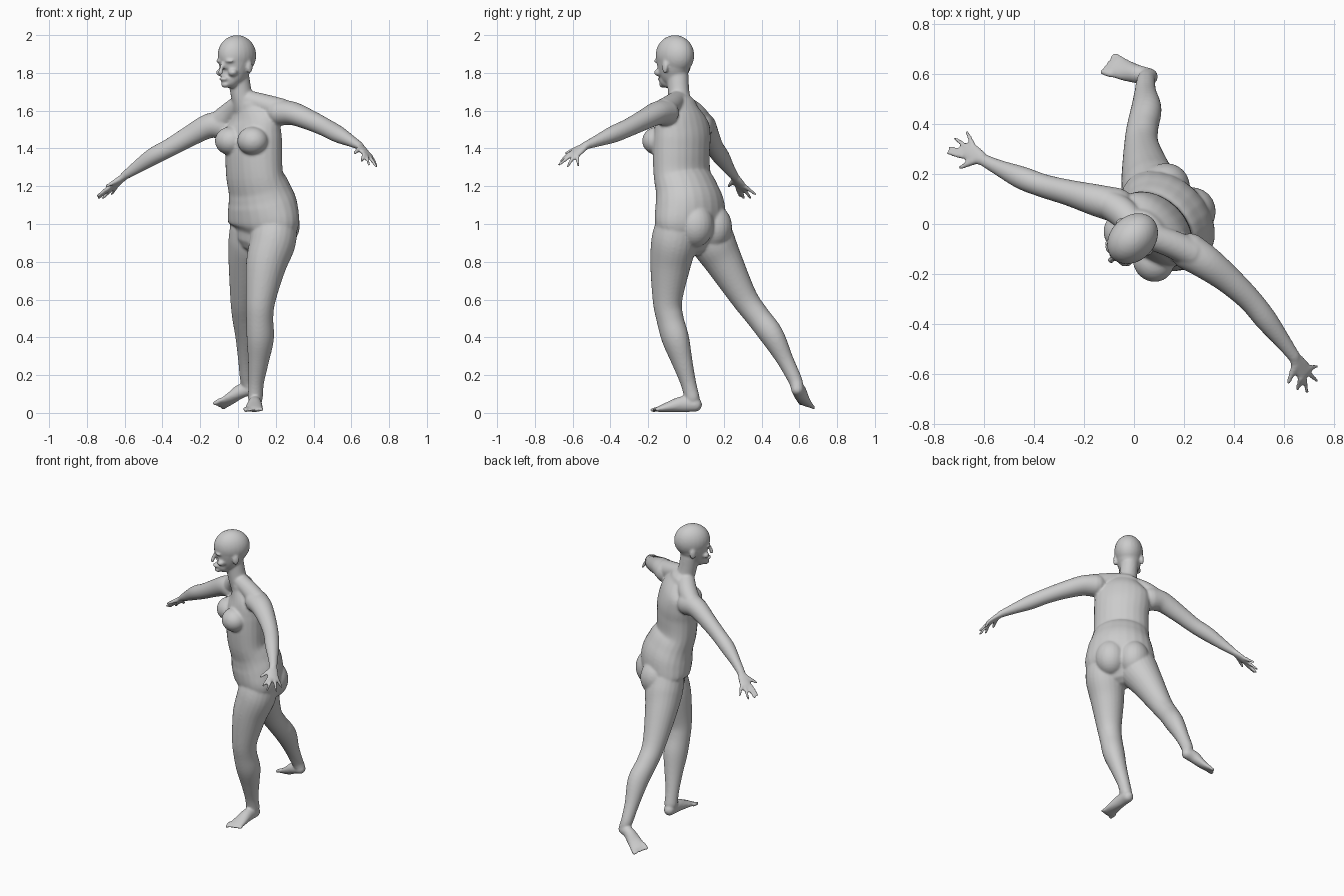
import bpy, bmesh, math
from mathutils import Vector, Matrix

# The figure is turned 45 degrees: LEFT is its own left, FRONT is where it faces
LEFT = Vector((0.707, -0.707, 0))
FRONT = Vector((-0.707, -0.707, 0))
TURN = Matrix.Rotation(math.radians(-45), 4, 'Z')
bm = bmesh.new()


def catmull(p0, p1, p2, p3, t):
    return [0.5 * (2 * b + (c - a) * t + (2 * a - 5 * b + 4 * c - d) * t * t
                   + (3 * b - a - 3 * c + d) * t ** 3) for a, b, c, d in zip(p0, p1, p2, p3)]


def loft(points, side=LEFT, steps=5, n=24):
    """Smooth tube through (x, y, z, half width, half depth), with domed ends."""
    pts = [points[0]] + list(points) + [points[-1]]
    path = [catmull(*pts[i:i + 4], k / steps) for i in range(len(pts) - 3) for k in range(steps)]
    path.append(list(points[-1]))
    pos = [Vector(p[:3]) for p in path]
    tang = [(pos[min(i + 1, len(pos) - 1)] - pos[max(i - 1, 0)]).normalized() for i in range(len(pos))]
    secs = [(c, t, p[3], p[4]) for c, t, p in zip(pos, tang, path)]

    def dome(sec, sign):
        c, t, a, b = sec
        r = min(a, b)
        return [(c + t * sign * r * math.sin(q), t, a * math.cos(q), b * math.cos(q))
                for q in (0.4, 0.8, 1.2, 1.5)]
    secs = dome(secs[0], -1)[::-1] + secs + dome(secs[-1], 1)
    rings = []
    for c, t, a, b in secs:
        u = (side - t * side.dot(t)).normalized()
        v = t.cross(u)
        rings.append([bm.verts.new(c + u * a * math.cos(2 * math.pi * k / n)
                                   + v * b * math.sin(2 * math.pi * k / n)) for k in range(n)])
    for r, s in zip(rings, rings[1:]):
        for k in range(n):
            bm.faces.new((r[k], r[(k + 1) % n], s[(k + 1) % n], s[k]))
    bm.faces.new(rings[0][::-1])
    bm.faces.new(rings[-1])


def ball(c, radii):
    """Ellipsoid with radii along (side, depth, height) of the turned body."""
    bmesh.ops.create_uvsphere(bm, u_segments=24, v_segments=16, radius=1,
                              matrix=Matrix.Translation(c) @ TURN @ Matrix.Diagonal((*radii, 1)))


def hand(wrist, base, tips, thumb):
    """Palm plus fingers; tips run from little finger to index."""
    wrist, base, thumb = Vector(wrist), Vector(base), Vector(thumb)
    tips = [Vector(t) for t in tips]
    w = (tips[3] - tips[0]).normalized()
    mid = wrist.lerp(base, 0.55)
    loft([(*wrist, 0.024, 0.02), (*mid, 0.036, 0.016), (*base, 0.038, 0.013)], w)
    for i, tip in enumerate(tips):
        k = base + w * (i - 1.5) * 0.02
        end = tip.lerp(k, 0.08)
        loft([(*k, 0.012, 0.012), (*k.lerp(end, 0.5), 0.0105, 0.0105), (*end, 0.008, 0.008)], w, 3, 10)
    root = wrist.lerp(base, 0.35) + w * 0.02
    loft([(*root, 0.016, 0.016), (*root.lerp(thumb, 0.55), 0.012, 0.012), (*thumb, 0.009, 0.009)],
         FRONT, 3, 10)


def foot(sections, side, toe_dir):
    """Foot from heel to ball, then five toes."""
    loft(sections, side)
    x, y, z, a, b = sections[-1]
    for i in range(5):
        k = Vector((x, y, z)) + side.normalized() * a * 0.85 * (i - 2) / 2
        r = 0.015 if i == 0 else 0.0105
        e = k + toe_dir * (0.034 - 0.005 * i)
        loft([(*k, r, r), (*e, r * 0.85, r * 0.8)], side, 3, 10)


# Torso from pelvis to neck base
loft([(.13, .03, .95, .17, .12), (.135, .025, 1.0, .218, .15), (.13, .02, 1.1, .206, .16),
      (.112, .003, 1.18, .185, .145), (.088, -.02, 1.26, .174, .126), (.083, -.025, 1.38, .172, .128),
      (.08, -.02, 1.47, .175, .122), (.075, -.02, 1.55, .165, .1), (.055, -.025, 1.62, .1, .07)])
# Breasts and buttocks
ball((.078, -.15, 1.44), (.085, .08, .075))
ball((-.04, -.035, 1.44), (.085, .08, .075))
ball((.225, .045, .995), (.1, .105, .12))
ball((.12, .14, .985), (.1, .108, .12))

# Neck and sloping shoulder muscles
loft([(.05, -.02, 1.58, .07, .065), (.02, -.037, 1.68, .057, .058), (.0, -.045, 1.79, .056, .06)])
loft([(.02, -.035, 1.67, .05, .045), (.14, -.075, 1.633, .055, .055), (.23, -.115, 1.6, .06, .065)], FRONT)
loft([(.02, -.03, 1.65, .05, .045), (-.04, .04, 1.59, .06, .058), (-.1, .08, 1.535, .06, .065)], FRONT)


# Head: skull, jaw, brow, nose, lips, chin, ears
def on_head(s, f, z):
    return Vector((-.007, -.06, z)) + LEFT * s + FRONT * f


ball(on_head(0, -.002, 1.893), (.09, .114, .107))
loft([(*on_head(0, .05, 1.765), .045, .05), (*on_head(0, .03, 1.79), .064, .075),
      (*on_head(0, .012, 1.84), .08, .098), (*on_head(0, .004, 1.89), .086, .108)])
ball(on_head(0, .085, 1.738), (.024, .022, .018))
ball(on_head(0, .1, 1.768), (.026, .018, .012))
loft([(*on_head(0, .104, 1.85), .009, .01), (*on_head(0, .118, 1.815), .011, .012),
      (*on_head(0, .121, 1.802), .016, .013)], LEFT, 4, 12)
for s in (-1, 1):
    ball(on_head(s * .034, .09, 1.862), (.028, .02, .009))
    ball(on_head(s * .045, .075, 1.802), (.026, .024, .02))
    ball(on_head(s * .086, -.012, 1.83), (.01, .02, .034))

# Left arm, raised forward, and right arm, reaching back and down
loft([(.22, -.11, 1.59, .075, .07), (.29, -.155, 1.585, .068, .062), (.38, -.225, 1.55, .056, .054),
      (.465, -.305, 1.51, .048, .048), (.53, -.385, 1.475, .045, .045), (.6, -.475, 1.438, .032, .03),
      (.642, -.532, 1.415, .025, .021)], FRONT)
loft([(-.07, .075, 1.52, .07, .075), (-.15, .095, 1.52, .064, .066), (-.26, .125, 1.463, .052, .056),
      (-.36, .152, 1.405, .047, .049), (-.45, .185, 1.357, .046, .046), (-.54, .225, 1.297, .032, .033),
      (-.6, .255, 1.255, .025, .022)], FRONT)
hand((.642, -.532, 1.415), (.685, -.598, 1.365),
     [(.735, -.57, 1.305), (.735, -.63, 1.3), (.695, -.678, 1.31), (.655, -.665, 1.33)], (.618, -.635, 1.375))
hand((-.6, .255, 1.255), (-.665, .293, 1.195),
     [(-.67, .37, 1.155), (-.72, .345, 1.132), (-.745, .308, 1.132), (-.748, .285, 1.145)], (-.695, .226, 1.2))

# Left leg, standing
loft([(.19, -.045, .97, .125, .12), (.182, -.063, .9, .122, .122), (.148, -.083, .78, .106, .108),
      (.12, -.098, .6, .078, .08), (.115, -.085, .5, .07, .074), (.118, -.055, .39, .068, .076),
      (.108, -.02, .27, .052, .058), (.096, .012, .16, .04, .043), (.092, .032, .08, .038, .042)])
# Right leg, stretched out behind
loft([(.075, .11, .98, .12, .115), (.068, .145, .9, .12, .118), (.05, .2, .8, .1, .102),
      (.03, .307, .61, .07, .073), (.033, .38, .51, .063, .066), (.048, .455, .41, .06, .066),
      (.045, .525, .28, .043, .046), (.048, .575, .18, .037, .038), (.058, .588, .14, .034, .035)])
# Feet
foot([(.092, .05, .043, .035, .037), (.089, -.02, .046, .037, .042), (.086, -.09, .032, .045, .028),
      (.084, -.145, .02, .05, .015)], Vector((1, 0, 0)), Vector((0, -1, -.15)))
foot([(.062, .59, .125, .034, .034), (.015, .6, .115, .037, .038), (-.04, .617, .075, .045, .026),
      (-.082, .637, .048, .05, .016)], Vector((.3, .85, -.4)), Vector((-.85, .25, -.45)))

# Fuse every part into one smooth skin
bmesh.ops.recalc_face_normals(bm, faces=bm.faces)
mesh = bpy.data.meshes.new("body")
bm.to_mesh(mesh)
bm.free()
body = bpy.data.objects.new("body", mesh)
bpy.context.collection.objects.link(body)
remesh = body.modifiers.new("fuse", 'REMESH')
remesh.mode = 'VOXEL'
remesh.voxel_size = 0.007
remesh.use_smooth_shade = True
soften = body.modifiers.new("soften", 'SMOOTH')
soften.factor = 0.5
soften.iterations = 7
